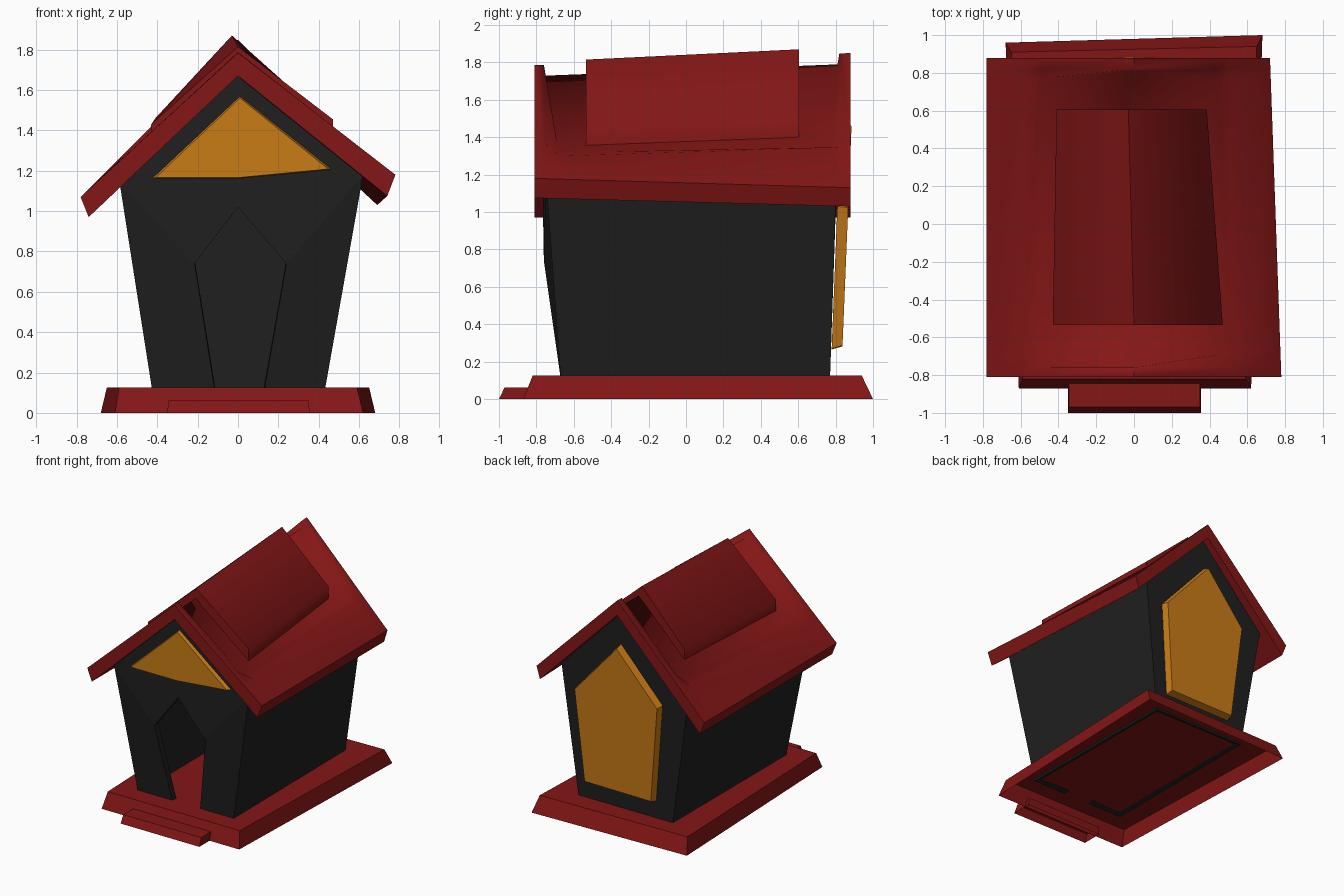
import bpy, bmesh, math

if "Cube" in bpy.data.objects:
    bpy.data.objects.remove(bpy.data.objects["Cube"])


def material(name, rgb):
    m = bpy.data.materials.new(name)
    m.diffuse_color = (*rgb, 1)
    m.use_nodes = True
    m.node_tree.nodes["Principled BSDF"].inputs["Base Color"].default_value = m.diffuse_color
    return m


RED = material("red_paint", (0.23, 0.008, 0.008))
DARK = material("dark_wall", (0.014, 0.014, 0.014))
ORANGE = material("orange_panel", (0.58, 0.2, 0.008))


def build(name, verts, faces, mat, smooth=None, recalc=True):
    me = bpy.data.meshes.new(name)
    me.from_pydata(verts, [], faces)
    if recalc:
        bm = bmesh.new()
        bm.from_mesh(me)
        bmesh.ops.recalc_face_normals(bm, faces=bm.faces)
        bm.to_mesh(me)
        bm.free()
    me.materials.append(mat)
    ob = bpy.data.objects.new(name, me)
    bpy.context.collection.objects.link(ob)
    if smooth:
        bpy.ops.object.select_all(action='DESELECT')
        ob.select_set(True)
        bpy.context.view_layer.objects.active = ob
        bpy.ops.object.shade_smooth_by_angle(angle=math.radians(smooth))
    return ob


def loft(name, a, b, mat, cap_a=True, cap_b=True, smooth=None):
    """Join two matching rings into a solid, or an open shell."""
    n = len(a)
    faces = [(i, (i + 1) % n, n + (i + 1) % n, n + i) for i in range(n)]
    if cap_a:
        faces.append(tuple(reversed(range(n))))
    if cap_b:
        faces.append(tuple(range(n, 2 * n)))
    return build(name, a + b, faces, mat, smooth, recalc=cap_a and cap_b)


def lerp(a, b, t):
    return a + (b - a) * t


# Base: sloped slab, open underneath
loft("base",
     [(-.61, -.87, 0), (.62, -.87, 0), (.68, 1, 0), (-.68, .96, 0)],
     [(-.59, -.82, .125), (.59, -.82, .125), (.65, .94, .125), (-.65, .91, .125)],
     RED, cap_a=False)

# Doorstep
loft("doorstep",
     [(-.35, -1, 0), (.355, -1, 0), (.355, -.83, 0), (-.35, -.83, 0)],
     [(-.345, -.97, .062), (.35, -.97, .062), (.35, -.83, .062), (-.345, -.83, .062)],
     RED, cap_a=False)

# Walls: leaning shell with a pointed doorway, thickened inwards
front = [(-.425, -.67, .11), (.43, -.67, .11), (.62, -.75, 1.18),
         (0, -.76, 1.68), (-.585, -.75, 1.13)]
rear = [(-.42, .77, .11), (.42, .77, .11), (.55, .805, 1.18),
        (0, .82, 1.74), (-.58, .805, 1.14)]
door = [(-.115, -.67, .11), (-.215, -.76, .74), (0, -.765, 1.02),
        (.24, -.76, .74), (.13, -.67, .11)]
walls = build("walls", front + rear + door, [
    (0, 10, 11, 4), (14, 1, 2, 13), (11, 12, 3, 4), (12, 13, 2, 3),
    (9, 8, 7, 6, 5), (1, 6, 7, 2), (0, 4, 9, 5)], DARK, recalc=False)
sol = walls.modifiers.new("thickness", 'SOLIDIFY')
sol.thickness = .045
sol.offset = -1


def panel(name, outline, y_of_z, depth, shrink):
    """Flat outline extruded along y, its outer face slightly smaller."""
    cx = sum(p[0] for p in outline) / len(outline)
    cz = sum(p[1] for p in outline) / len(outline)
    a = [(x, y_of_z(z), z) for x, z in outline]
    b = [(lerp(x, cx, shrink), y_of_z(z) + depth, lerp(z, cz, shrink))
         for x, z in outline]
    loft(name, a, b, ORANGE)


# Orange panels on the front gable and the back wall
panel("gable_panel", [(-.43, 1.16), (0, 1.16), (.47, 1.205), (.01, 1.575)],
      lambda z: -.745, -.04, .05)
panel("back_panel", [(-.28, .265), (.33, .27), (.40, 1.03), (0, 1.48), (-.36, 1.07)],
      lambda z: .768 + .04 * z, .058, .03)

# Roof: slab with raised rims around a sunken field
x_front = [-.78, -.60, -.51, 0, .53, .63, .78]
x_rear = [-.78, -.575, -.49, 0, .44, .50, .72]
y_rim = [-.81, -.76, None, None, .82, .88]
y_field = {2: (-.75, -.68), 3: (.81, .77)}


def roof_point(row, col):
    inside = row in (2, 3)
    if inside:
        ridge_y, corner_y = y_field[row]
        y = ridge_y if col == 3 else corner_y
    else:
        y = y_rim[row]
    t = (y + .81) / 1.69
    x = lerp(x_front[col], x_rear[col], t)
    ridge = lerp(1.785, 1.85, t)
    left, right = 1.07, lerp(1.18, 1.13, t)
    if x < 0:
        z = lerp(ridge, left, x / -.78)
    else:
        z = lerp(ridge, right, x / lerp(.78, .72, t))
    return (x, y, z - (.058 if inside and 2 <= col <= 4 else 0))


verts = [roof_point(r, c) for r in range(6) for c in range(7)]
faces = [(r * 7 + c, r * 7 + c + 1, r * 7 + c + 8, r * 7 + c + 7)
         for r in range(5) for c in range(6)]
verts += [(-.74, -.81, .97), (0, -.81, 1.67), (.74, -.81, 1.075),
          (-.74, .88, .97), (0, .88, 1.73), (.69, .88, 1.03)]
for top, low in ((0, 42), (35, 45)):          # gable ends
    faces += [(top, top + 1, top + 2, top + 3, low + 1, low),
              (top + 3, top + 4, top + 5, top + 6, low + 2, low + 1)]
for col, low in ((0, 42), (6, 44)):           # eave edges
    faces.append(tuple(r * 7 + col for r in range(6)) + (low + 3, low))
faces += [(42, 43, 46, 45), (43, 44, 47, 46)]  # underside
build("roof", verts, faces, RED, smooth=60)

# Raised saddle on the middle of the roof
top = [[(-.43, -.535, 1.43), (0, -.535, 1.815), (.47, -.535, 1.455)],
       [(-.41, .605, 1.46), (-.03, .605, 1.87), (.385, .605, 1.50)]]
end_rings = [row + [(x, y, z - .125) for x, y, z in reversed(row)] for row in top]
loft("roof_saddle", end_rings[0], end_rings[1], RED, smooth=60)
